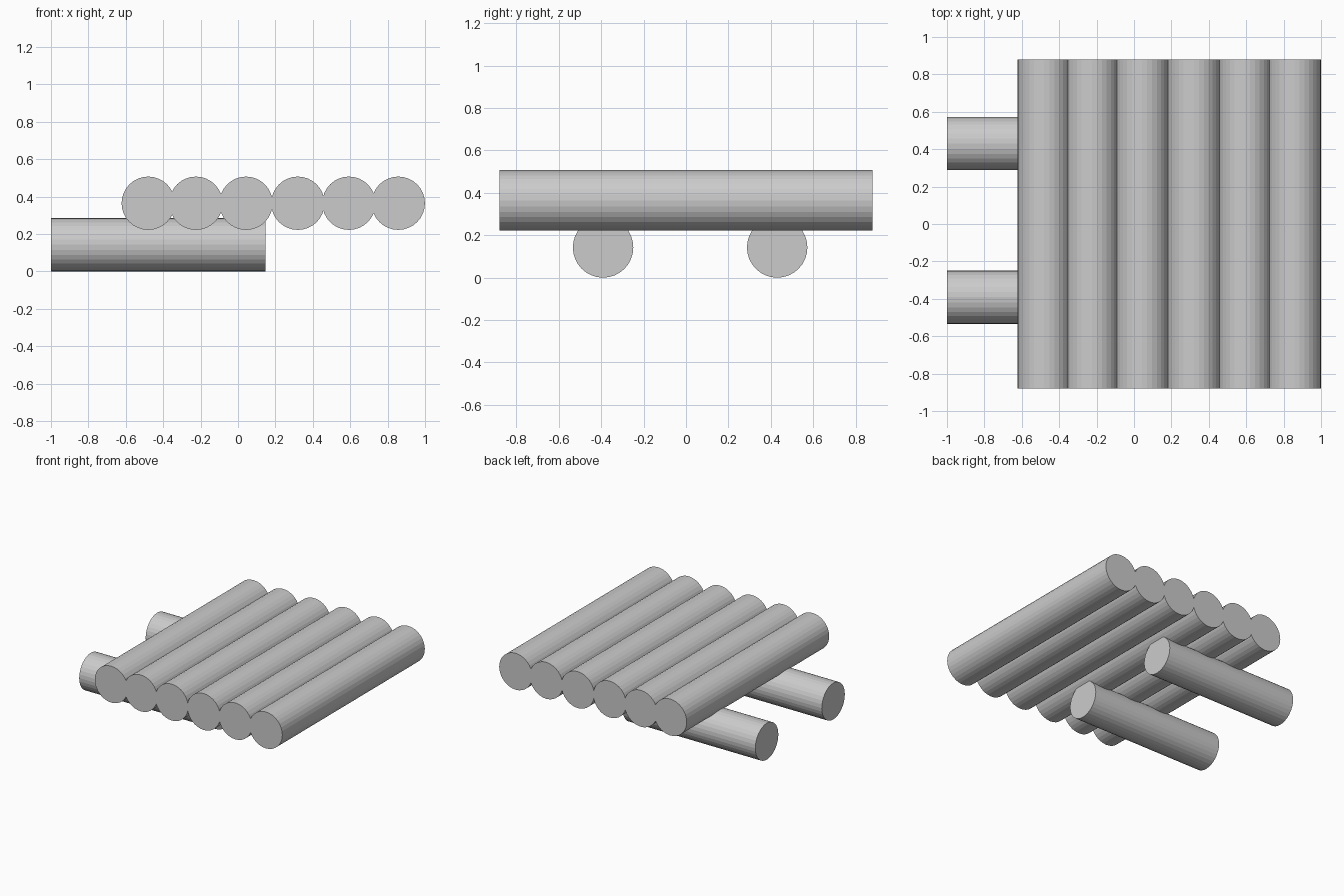
import bpy
from math import pi

if "Cube" in bpy.data.objects:
    bpy.data.objects.remove(bpy.data.objects["Cube"])

RADIUS = 0.1425
SIDES = 32


def log(name, location, length, rotation):
    bpy.ops.mesh.primitive_cylinder_add(vertices=SIDES, radius=RADIUS, depth=length,
                                        location=location, rotation=rotation)
    bpy.context.object.name = name


# Deck logs, running front to back with slightly uneven spacing
for i, x in enumerate((-0.48, -0.225, 0.043, 0.32, 0.593, 0.857)):
    log(f"deck_log_{i + 1}", (x, 0, 0.364), 1.76, (pi / 2, 0, 0))

# Support logs underneath, sticking out to the left
for name, y in (("front_support_log", -0.391), ("back_support_log", 0.43)):
    log(name, (-0.4265, y, RADIUS), 1.147, (0, pi / 2, 0))
